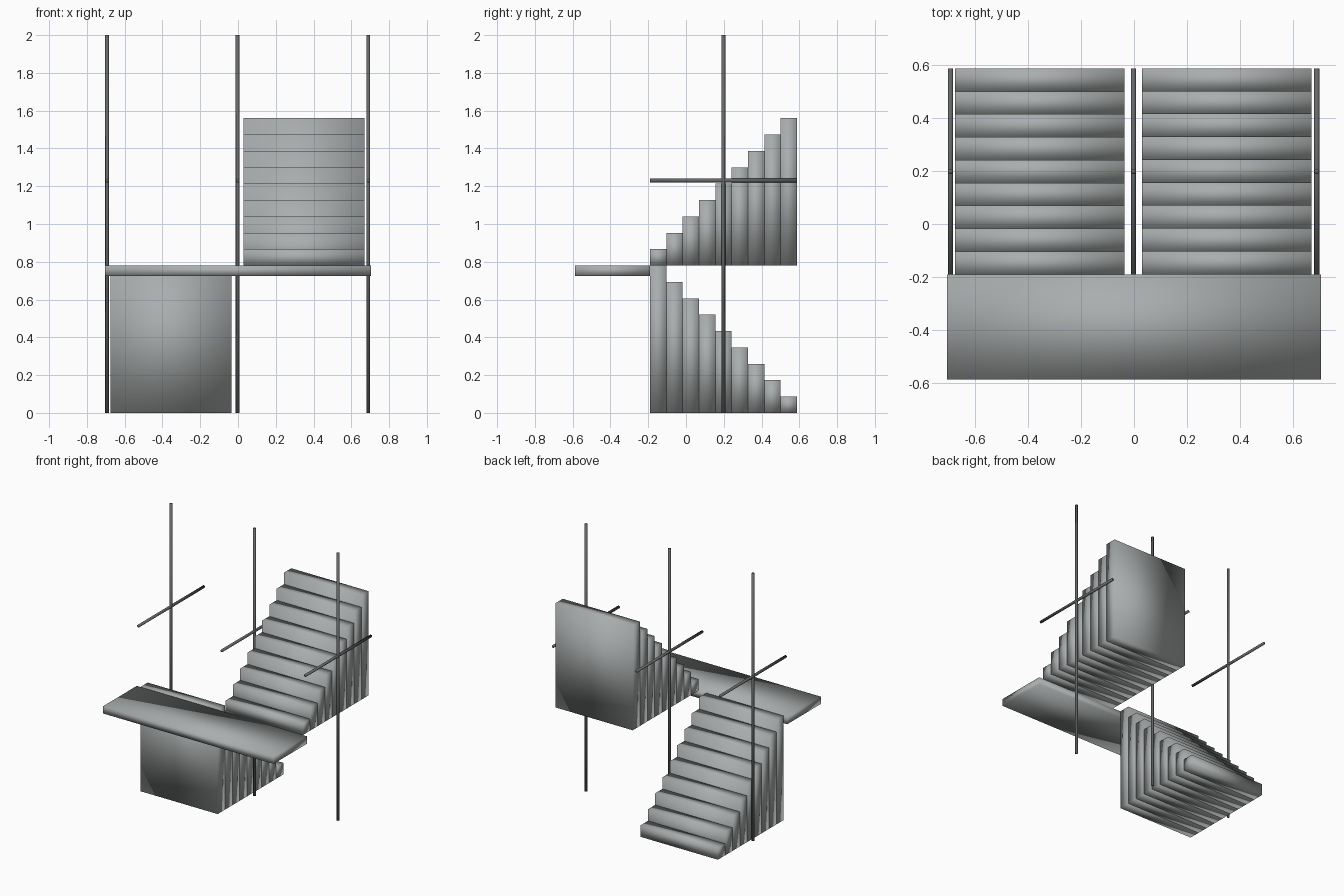
import bpy
from mathutils import Vector

cube = bpy.data.objects.get("Cube")
if cube:
    bpy.data.objects.remove(cube, do_unlink=True)


def material(name, color):
    m = bpy.data.materials.new(name)
    m.use_nodes = True
    m.diffuse_color = color
    m.node_tree.nodes["Principled BSDF"].inputs["Base Color"].default_value = color
    return m


stone = material("stone grey", (0.40, 0.42, 0.42, 1))
metal = material("dark metal", (0.13, 0.135, 0.14, 1))


def finish(name, mat):
    ob = bpy.context.object
    ob.name = name
    ob.data.materials.append(mat)
    bpy.ops.object.transform_apply(location=False, rotation=True, scale=True)
    bpy.ops.object.shade_smooth()


def box(name, low, high, mat):
    low, high = Vector(low), Vector(high)
    bpy.ops.mesh.primitive_cube_add(size=1, location=(low + high) / 2)
    bpy.context.object.scale = high - low
    finish(name, mat)


def rod(name, start, end, mat, radius=0.01):
    start, end = Vector(start), Vector(end)
    bpy.ops.mesh.primitive_cylinder_add(vertices=12, radius=radius, depth=(end - start).length,
                                        location=(start + end) / 2)
    bpy.context.object.rotation_euler = (end - start).to_track_quat("Z", "Y").to_euler()
    finish(name, mat)


STEPS = 9
FRONT, BACK = -0.19, 0.587
LEVEL = 0.78
tread = (BACK - FRONT) / STEPS
rise = LEVEL / STEPS

# Two flights of solid steps: the lower climbs forward, the upper climbs back
for i in range(STEPS):
    top = (i + 1) * rise
    y = BACK - (i + 1) * tread
    box(f"lower_step_{i + 1}", (-0.675, y, 0), (-0.035, y + tread, top), stone)
    y = FRONT + i * tread
    box(f"upper_step_{i + 1}", (0.03, y, LEVEL), (0.67, y + tread, LEVEL + top), stone)

# Half landing joining the flights
box("landing", (-0.705, -0.587, 0.725), (0.705, FRONT, LEVEL), stone)

# Tall posts, each crossed by a level handrail
for side, x in (("right", -0.693), ("middle", -0.002), ("left", 0.69)):
    rod(f"{side}_post", (x, 0.198, 0), (x, 0.198, 2), metal)
    rod(f"{side}_handrail", (x, FRONT, 1.23), (x, BACK, 1.23), metal)
